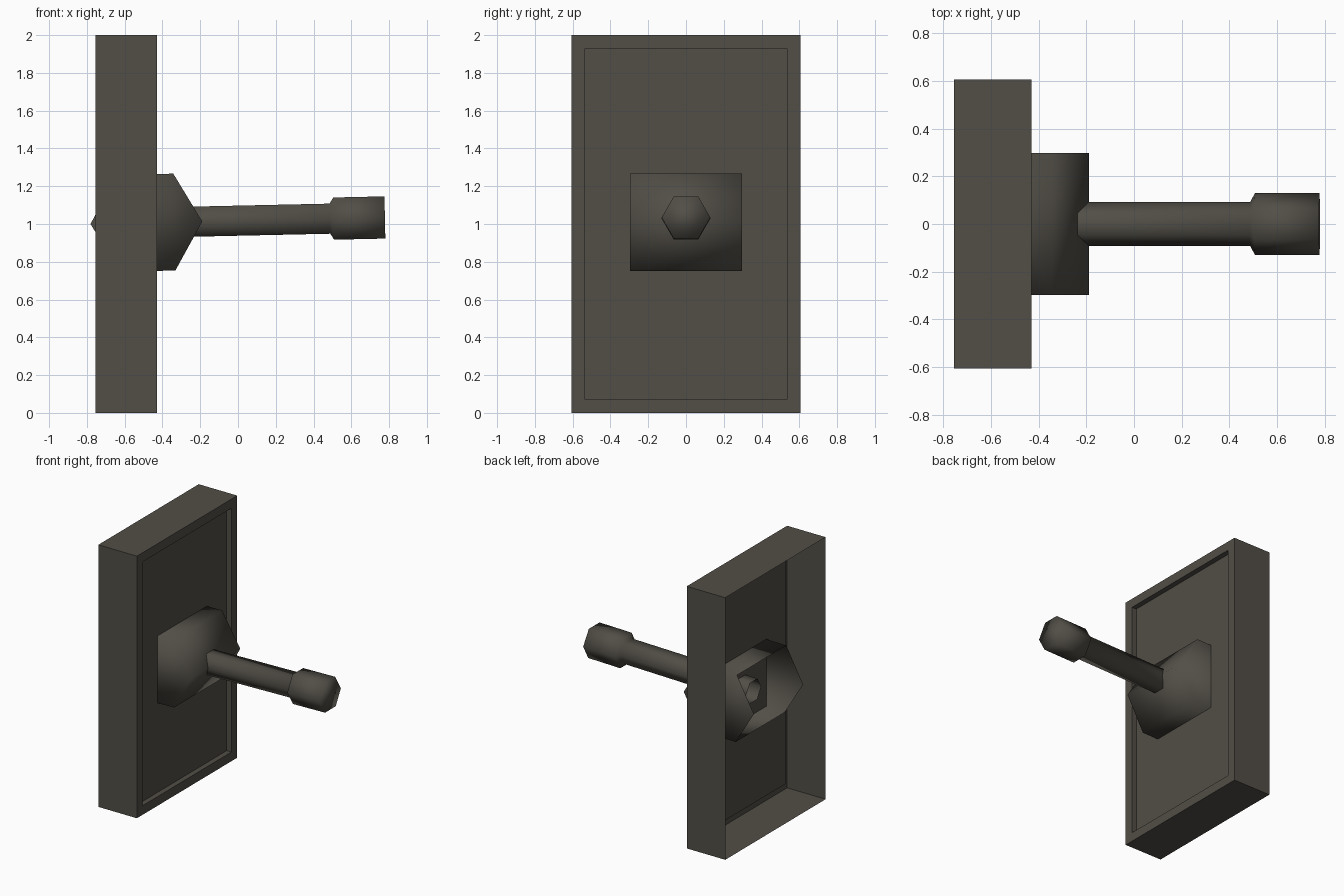
import bpy, bmesh, math
from mathutils import Matrix

if "Cube" in bpy.data.objects:
    bpy.data.objects.remove(bpy.data.objects["Cube"])

mat = bpy.data.materials.new("dark_warm_grey")
mat.diffuse_color = (0.084, 0.077, 0.063, 1)
mat.use_nodes = True
mat.node_tree.nodes["Principled BSDF"].inputs["Base Color"].default_value = mat.diffuse_color


def finish(bm, name, smooth):
    me = bpy.data.meshes.new(name)
    for f in bm.faces:
        f.smooth = smooth
    bm.to_mesh(me)
    bm.free()
    me.materials.append(mat)
    ob = bpy.data.objects.new(name, me)
    bpy.context.collection.objects.link(ob)
    return ob


# wall plate: thin shell open at the back, with a recessed front panel
X0, X1, HALF_Y, H, RIM, DEPTH = -0.755, -0.43, 0.605, 2.0, 0.07, 0.04
bm = bmesh.new()


def ring(x, m):
    return [bm.verts.new((x, y, z)) for y, z in (
        (-HALF_Y + m, m), (HALF_Y - m, m), (HALF_Y - m, H - m), (-HALF_Y + m, H - m))]


def bridge(bm, a, b):
    n = len(a)
    for i in range(n):
        j = (i + 1) % n
        bm.faces.new((a[i], a[j], b[j], b[i]))


rings = [ring(X0, 0), ring(X1, 0), ring(X1, RIM), ring(X1 - DEPTH, RIM)]
for a, b in zip(rings, rings[1:]):
    bridge(bm, a, b)
bm.faces.new(rings[-1])
finish(bm, "wall_plate", False)

# the hub and lever share a pivot and a slight upward tilt
tilt = Matrix.Translation((-0.485, 0, 1.007)) @ Matrix.Rotation(math.radians(-1.25), 4, 'Y')

# pivot hub: hexagonal prism along y, its two rear faces left open
bm = bmesh.new()
R = 0.296
ends = [[bm.verts.new((R * math.cos(k * math.pi / 3), y, R * math.sin(k * math.pi / 3)))
         for k in range(6)] for y in (-0.297, 0.297)]
for k in range(6):
    if k not in (2, 3):
        j = (k + 1) % 6
        bm.faces.new((ends[0][k], ends[1][k], ends[1][j], ends[0][j]))
bm.faces.new(ends[0])
bm.faces.new(ends[1][::-1])
bmesh.ops.recalc_face_normals(bm, faces=bm.faces)
finish(bm, "pivot_hub", True).matrix_world = tilt

# toggle lever: six-sided stem with a thicker grip, open at its hidden root
bm = bmesh.new()
loops = [[bm.verts.new((x, r * math.cos(k * math.pi / 3), r * math.sin(k * math.pi / 3)))
          for k in range(6)]
         for x, r in ((-0.085, 0.092), (0.972, 0.092), (0.992, 0.129), (1.263, 0.129))]
for a, b in zip(loops, loops[1:]):
    bridge(bm, a, b)
bm.faces.new(loops[-1])
bmesh.ops.recalc_face_normals(bm, faces=bm.faces)
finish(bm, "toggle_lever", True).matrix_world = tilt
